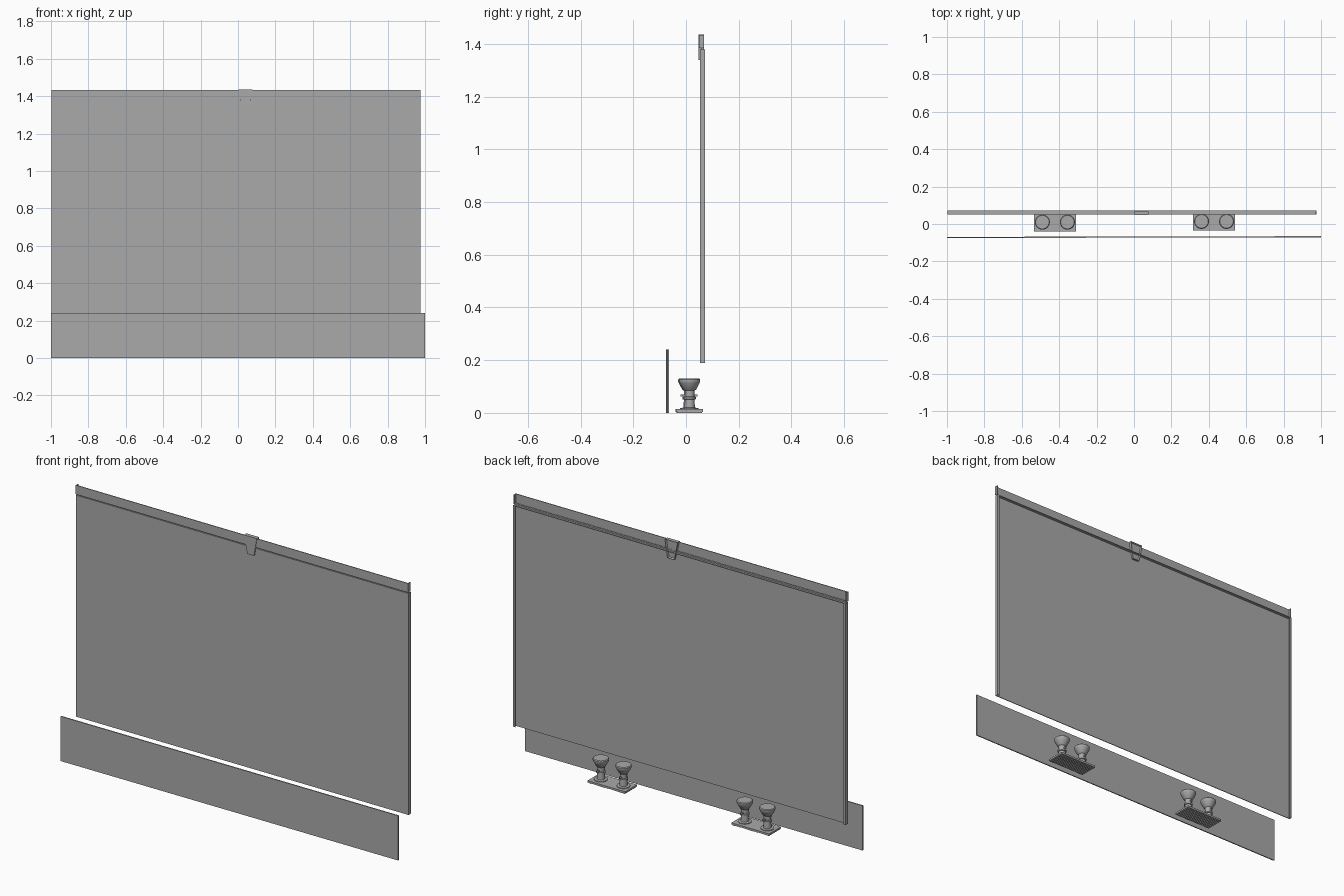
import bpy, bmesh, math
from mathutils import Vector

if "Cube" in bpy.data.objects:
    bpy.data.objects.remove(bpy.data.objects["Cube"])

grey = bpy.data.materials.new("plain grey")
grey.use_nodes = True
colour = (0.4, 0.4, 0.4, 1)
grey.diffuse_color = colour
grey.node_tree.nodes["Principled BSDF"].inputs["Base Color"].default_value = colour


def finish(name, bm):
    bmesh.ops.recalc_face_normals(bm, faces=bm.faces)
    mesh = bpy.data.meshes.new(name)
    bm.to_mesh(mesh)
    bm.free()
    mesh.materials.append(grey)
    ob = bpy.data.objects.new(name, mesh)
    bpy.context.collection.objects.link(ob)
    return ob


def add_box(bm, x, y, z):
    verts = bmesh.ops.create_cube(bm, size=1)["verts"]
    for v in verts:
        v.co = Vector([lo + (c + 0.5) * (hi - lo) for c, (lo, hi) in zip(v.co, (x, y, z))])


def box(name, x, y, z):
    bm = bmesh.new()
    add_box(bm, x, y, z)
    return finish(name, bm)


def lathe(name, profile, location, segments=32):
    bm = bmesh.new()
    pts = [bm.verts.new((r, 0, z)) for r, z in profile]
    edges = [bm.edges.new(pair) for pair in zip(pts, pts[1:])]
    bmesh.ops.spin(bm, geom=pts + edges, axis=(0, 0, 1), cent=(0, 0, 0),
                   angle=math.tau, steps=segments)
    bmesh.ops.remove_doubles(bm, verts=bm.verts, dist=1e-5)
    ob = finish(name, bm)
    ob.location = location
    bpy.ops.object.select_all(action="DESELECT")
    ob.select_set(True)
    bpy.context.view_layer.objects.active = ob
    bpy.ops.object.shade_smooth_by_angle(angle=math.radians(30))
    return ob


# Low board, very slightly askew
board = box("low_board", (-1, 1), (-0.003, 0.003), (0, 0.24))
board.location.y = -0.07
board.rotation_euler.z = 0.002

# Main sheet with folded side returns and a top return
left, right = -0.998, 0.975
box("main_sheet", (left, right), (0.053, 0.057), (0.19, 1.378))
box("top_return", (left, right), (0.057, 0.072), (1.374, 1.378))
for side, x, inward in (("right", left, 1), ("left", right, -1)):
    box(side + "_return", sorted((x, x + inward * 0.004)), (0.057, 0.072), (0.19, 1.374))
    box(side + "_lip", sorted((x + inward * 0.004, x + inward * 0.012)),
        (0.069, 0.072), (0.19, 1.374))
    box(side + "_header_return", sorted((x, x + inward * 0.004)),
        (0.054, 0.068), (1.384, 1.433))

# Header strip joined to the sheet by a recessed channel
box("header_strip", (left, right), (0.05, 0.054), (1.384, 1.433))
box("header_channel", (left, right), (0.058, 0.061), (1.376, 1.386))

# Tapered clip, hollow at the back
bm = bmesh.new()
outline = [(0.002, 1.435), (0.078, 1.435), (0.062, 1.338), (0.022, 1.338)]
face = bm.faces.new([bm.verts.new((x, 0.068, z)) for x, z in outline])
front = bmesh.ops.extrude_face_region(bm, geom=[face])["geom"]
bmesh.ops.translate(bm, vec=(0, -0.021, 0),
                    verts=[g for g in front if isinstance(g, bmesh.types.BMVert)])
bmesh.ops.recalc_face_normals(bm, faces=bm.faces)
back = [f for f in bm.faces if all(v.co.y > 0.06 for v in f.verts)]
if not back:
    back = [bm.faces.new([v for v in bm.verts if v.co.y > 0.06])]
bmesh.ops.inset_region(bm, faces=back, thickness=0.006)
bmesh.ops.translate(bm, vec=(0, -0.008, 0), verts=back[0].verts)
finish("centre_clip", bm)

# Feet: ribbed pads, each with two flared posts
post = [(0, 0.012), (0.033, 0.012), (0.033, 0.018), (0.02, 0.02), (0.018, 0.05),
        (0.023, 0.052), (0.023, 0.06), (0.018, 0.062), (0.018, 0.084),
        (0.024, 0.088), (0.038, 0.114), (0.04, 0.119), (0.04, 0.126),
        (0.036, 0.13), (0, 0.13)]
for side, cx, cy in (("right", -0.423, 0.01), ("left", 0.428, 0.014)):
    w, d = 0.112, 0.05
    box(side + "_pad", (cx - w, cx + w), (cy - d, cy + d), (0.004, 0.014))
    bm = bmesh.new()
    count = 24
    for i in range(count):
        x = cx - w + 0.004 + i * (2 * w - 0.012) / (count - 1)
        add_box(bm, (x, x + 0.004), (cy - d + 0.004, cy + d - 0.004), (0, 0.005))
    finish(side + "_pad_ribs", bm)
    for n, dx in (("outer", -0.067), ("inner", 0.067)):
        lathe(f"{side}_{n}_post", post, (cx + dx, cy, 0))
        # Small cross pin through the post
        box(f"{side}_{n}_pin", (cx + dx - 0.004, cx + dx + 0.004),
            (cy - 0.03, cy + 0.03), (0.062, 0.07))
